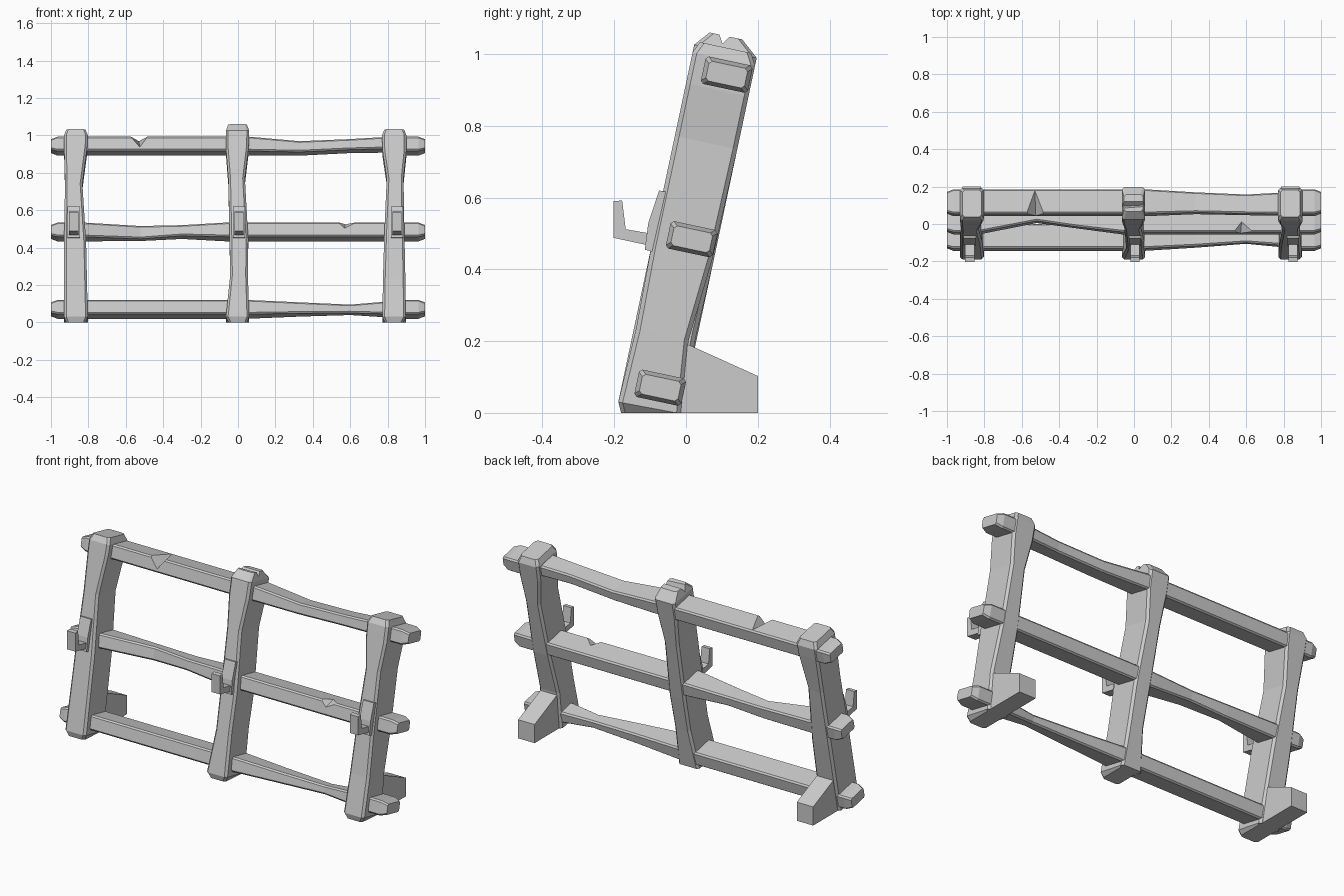
import bpy, bmesh, math
from mathutils import Vector

if "Cube" in bpy.data.objects:
    bpy.data.objects.remove(bpy.data.objects["Cube"])

S, C = math.sin(math.radians(12)), math.cos(math.radians(12))


def place(x, v, u):
    """Leaning frame (v = depth, u = along post) to world, kept above ground."""
    return Vector((x, -0.1 + u * S + v * C, max(0, 0.02 + u * C - v * S)))


def finish(bm, name):
    bmesh.ops.recalc_face_normals(bm, faces=bm.faces)
    me = bpy.data.meshes.new(name)
    bm.to_mesh(me)
    bm.free()
    ob = bpy.data.objects.new(name, me)
    bpy.context.collection.objects.link(ob)
    return ob


def beam(name, stations, c, to_world):
    """Loft chamfered rectangles; station = (t, a0, a1, b0, b1)."""
    bm = bmesh.new()
    rings = []
    for t, a0, a1, b0, b1 in stations:
        pts = [(a0 + c, b0), (a1 - c, b0), (a1, b0 + c), (a1, b1 - c),
               (a1 - c, b1), (a0 + c, b1), (a0, b1 - c), (a0, b0 + c)]
        rings.append([bm.verts.new(to_world(t, a, b)) for a, b in pts])
    for r, q in zip(rings, rings[1:]):
        for i in range(8):
            j = (i + 1) % 8
            bm.faces.new((r[i], r[j], q[j], q[i]))
    bm.faces.new(rings[0])
    bm.faces.new(rings[-1])
    return finish(bm, name)


def prism(name, profile, x, w):
    """Side profile (y, z) extruded across x."""
    bm = bmesh.new()
    f = bm.faces.new([bm.verts.new((x - w / 2, y, z)) for y, z in profile])
    r = bmesh.ops.extrude_face_region(bm, geom=[f])
    bmesh.ops.translate(bm, vec=(w, 0, 0),
                        verts=[e for e in r["geom"] if isinstance(e, bmesh.types.BMVert)])
    return finish(bm, name)


def notch(ob, deep, end, left, right):
    """V cut whose bottom edge runs from deep to end (x, v, u)."""
    d, e, l, r = (place(*p) for p in (deep, end, left, right))
    bm = bmesh.new()
    for p in (e + (d - e) * 1.4, e + (e - d) * 0.3, d + (l - d) * 3, d + (r - d) * 3):
        bm.verts.new(p)
    bmesh.ops.convex_hull(bm, input=bm.verts)
    cutter = finish(bm, ob.name + "_notch_cutter")
    cutter.hide_render = True
    cutter.hide_set(True)
    mod = ob.modifiers.new("notch", "BOOLEAN")
    mod.operation = "DIFFERENCE"
    mod.object = cutter


# Posts: (height, left x, right x, front trim, back trim)
posts = {
    "left_post": [(-.036, -.918, -.815, .014, .014), (-.008, -.93, -.803, 0, 0),
                  (.4, -.93, -.812, 0, 0), (.72, -.925, -.832, 0, .005),
                  (.93, -.93, -.805, 0, 0), (.988, -.93, -.803, 0, 0),
                  (1.02, -.918, -.815, .014, .018)],
    "middle_post": [(-.036, -.05, .047, .014, .014), (-.008, -.065, .06, 0, 0),
                    (.22, -.042, .053, 0, .004), (.42, -.045, .055, 0, 0),
                    (.75, -.052, .037, 0, 0), (.92, -.065, .057, 0, 0),
                    (1.01, -.065, .06, 0, 0), (1.052, -.053, .048, .035, .05)],
    "right_post": [(-.036, .785, .883, .014, .014), (-.008, .772, .897, 0, 0),
                   (.2, .775, .895, .006, .022), (.44, .782, .89, 0, .004),
                   (.75, .795, .885, 0, 0), (.9, .773, .9, 0, 0),
                   (.988, .77, .9, 0, 0), (1.02, .783, .888, .014, .018)],
}
for name, rows in posts.items():
    ob = beam(name, [(u, a, b, -.089 + f, .089 - k) for u, a, b, f, k in rows],
              .012, lambda t, a, b: place(a, b, t))
    if name == "middle_post":
        notch(ob, (-.07, -.018, 1.02), (.07, -.012, 1.03),
              (-.07, -.036, 1.052), (-.07, .003, 1.052))

# Rails: height, then worn stations (x, front, back, bottom, top trims)
rails = {
    "top_rail": (.947, [(.06, 0, 0, 0, 0), (.33, .012, .012, -.003, .022),
                        (.6, .004, .026, .008, .012), (.78, 0, .018, .012, .002),
                        (.84, 0, 0, 0, 0)]),
    "middle_rail": (.478, [(-.83, 0, 0, 0, 0), (-.52, .062, 0, .002, .006),
                           (-.3, .03, .006, .012, .008), (-.06, 0, 0, 0, 0)]),
    "bottom_rail": (.055, [(.05, 0, 0, 0, 0), (.33, .016, .018, .008, .01),
                           (.6, .036, .03, .014, .018), (.78, .02, .012, .006, .006),
                           (.84, 0, 0, 0, 0)]),
}
for name, (h, worn) in rails.items():
    ends = [(1, .012, .012, .011, .011), (.965, 0, 0, 0, 0)]
    rows = [(-x, *t) for x, *t in ends] + worn + ends[::-1]
    ob = beam(name, [(x, -.05 + f, .084 - k, h - .039 + lo, h + .039 - hi)
                     for x, f, k, lo, hi in rows], .008, place)
    top = h + .039
    if name == "top_rail":
        notch(ob, (-.525, -.05, top - .058), (-.53, .075, top),
              (-.575, -.05, top), (-.482, -.05, top))
    if name == "middle_rail":
        notch(ob, (.57, -.05, top - .033), (.575, .005, top),
              (.535, -.05, top), (.635, -.05, top))

# Wedge feet behind the outer posts
wedge = [(-.015, .2), (.2, .103), (.2, 0), (-.06, 0)]
for side, x in (("left", -.867), ("right", .835)):
    prism(side + "_foot", wedge, x, .1)

# Hooks on the post fronts
plate = [(-.075, .62), (-.035, .612), (-.07, .443), (-.115, .455), (-.105, .53)]
prong = [(-.202, .59), (-.178, .592), (-.168, .512), (-.1, .5), (-.1, .466), (-.202, .488)]
for side, x in (("left", -.878), ("middle", .005), ("right", .85)):
    prism(side + "_hook_plate", plate, x, .066)
    prism(side + "_hook", prong, x, .05)
